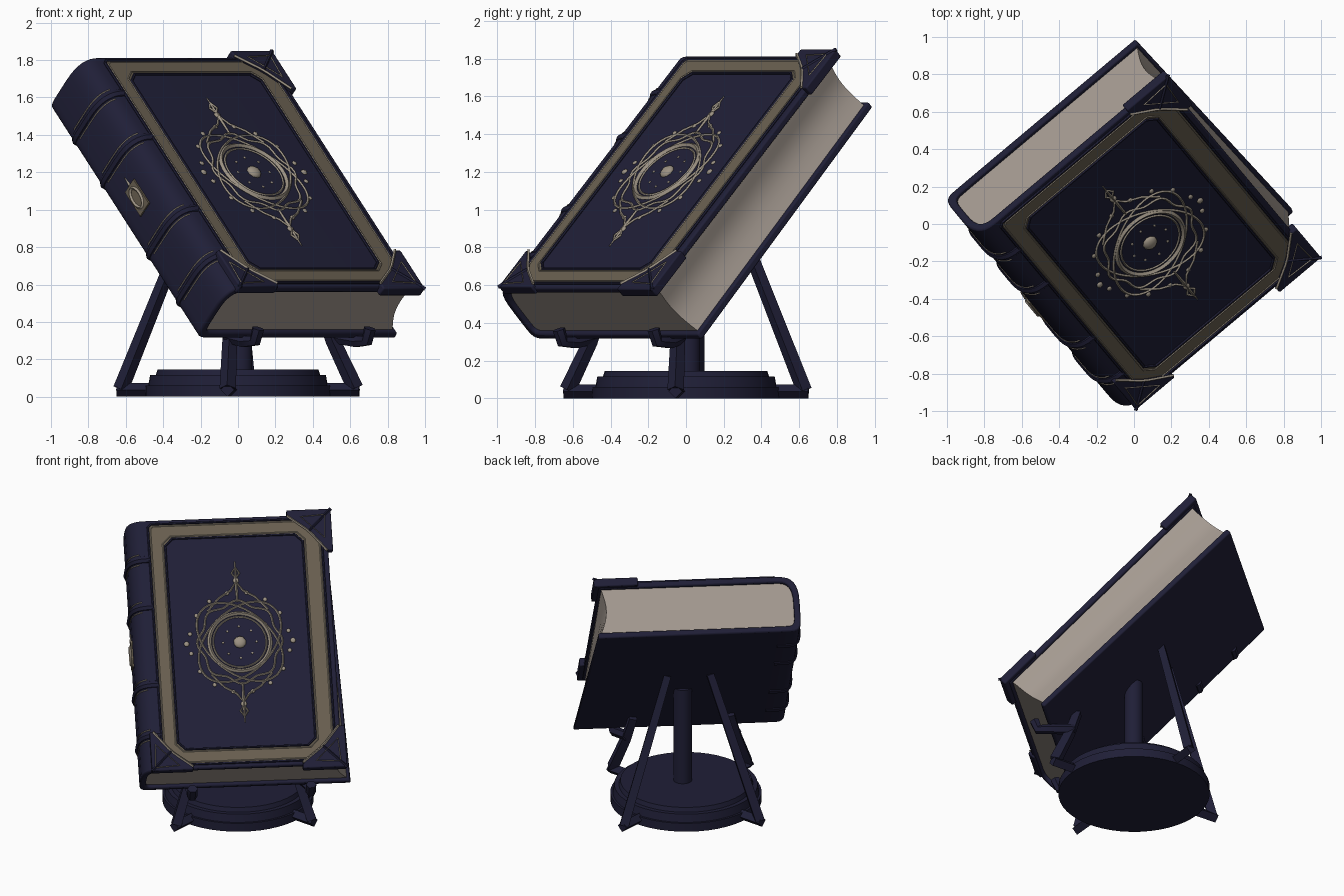
import bpy, bmesh, math
from math import pi, sin, cos, radians
from mathutils import Matrix, Vector

old = bpy.data.objects.get("Cube")
if old:
    bpy.data.objects.remove(old, do_unlink=True)


def material(name, rgb):
    m = bpy.data.materials.new(name)
    m.use_nodes = True
    m.diffuse_color = (*rgb, 1)
    bsdf = m.node_tree.nodes["Principled BSDF"]
    bsdf.inputs["Base Color"].default_value = (*rgb, 1)
    bsdf.inputs["Roughness"].default_value = 0.8
    return m


NAVY = material("navy leather", (0.014, 0.0135, 0.038))
PAPER = material("aged paper", (0.37, 0.32, 0.28))
BAND = material("dull bronze", (0.14, 0.115, 0.08))
GOLD = material("pale gold", (0.33, 0.285, 0.225))

# Book frame: x across the cover, y up the cover, z out of the front cover
BOOK = (Matrix.Translation((0.085, -0.10, 1.2))
        @ Matrix.Rotation(radians(40), 4, 'Z') @ Matrix.Rotation(radians(45), 4, 'X'))
W, H, T, BOARD = 0.62, 0.87, 0.385, 0.04


def add(name, mesh, mat, frame=BOOK, bevel=0, angle=35):
    ob = bpy.data.objects.new(name, mesh)
    bpy.context.collection.objects.link(ob)
    mesh.materials.clear()
    mesh.materials.append(mat)
    ob.matrix_world = frame
    if bevel:
        b = ob.modifiers.new("soft_edges", 'BEVEL')
        b.width, b.segments = bevel, 2
    bpy.ops.object.select_all(action='DESELECT')
    bpy.context.view_layer.objects.active = ob
    ob.select_set(True)
    bpy.ops.object.shade_smooth_by_angle(angle=radians(angle))
    return ob


def prism(name, outline, depth, mat, bevel=0):
    """Extrude an outline of 3D points along a depth vector."""
    bm = bmesh.new()
    f = bm.faces.new([bm.verts.new(p) for p in outline])
    new = bmesh.ops.extrude_face_region(bm, geom=[f])["geom"]
    bmesh.ops.translate(bm, vec=depth, verts=[v for v in new if isinstance(v, bmesh.types.BMVert)])
    bmesh.ops.recalc_face_normals(bm, faces=bm.faces)
    me = bpy.data.meshes.new(name)
    bm.to_mesh(me)
    bm.free()
    return add(name, me, mat, bevel=bevel)


def tube(name, points, radius, mat, frame=BOOK, closed=False, res=0, taper=None):
    """Sweep a small section along a path and keep it as a mesh."""
    cu = bpy.data.curves.new(name, 'CURVE')
    cu.dimensions = '3D'
    cu.bevel_depth, cu.bevel_resolution, cu.use_fill_caps = radius, res, True
    sp = cu.splines.new('POLY')
    sp.points.add(len(points) - 1)
    for i, p in enumerate(points):
        sp.points[i].co = (*p, 1)
        sp.points[i].radius = taper[i] if taper else 1
    sp.use_cyclic_u = closed
    tmp = bpy.data.objects.new(name + "_path", cu)
    bpy.context.collection.objects.link(tmp)
    me = bpy.data.meshes.new_from_object(tmp.evaluated_get(bpy.context.evaluated_depsgraph_get()))
    bpy.data.objects.remove(tmp, do_unlink=True)
    return add(name, me, mat, frame)


def disc(name, r, z0, z1, at=(0, 0), r_top=None, seg=48):
    bm = bmesh.new()
    bmesh.ops.create_cone(bm, cap_ends=True, segments=seg, radius1=r, radius2=r_top or r, depth=z1 - z0)
    me = bpy.data.meshes.new(name)
    bm.to_mesh(me)
    bm.free()
    return add(name, me, NAVY, Matrix.Translation((*at, (z0 + z1) / 2)))


def bead(name, x, y, r, flat=0.6):
    bm = bmesh.new()
    bmesh.ops.create_icosphere(bm, subdivisions=2, radius=r)
    me = bpy.data.meshes.new(name)
    bm.to_mesh(me)
    bm.free()
    add(name, me, GOLD, BOOK @ Matrix.Translation((x, y, 0)) @ Matrix.Diagonal((1, 1, flat, 1)))


def spine_arc(inset, y, steps=16):
    """Spine section from front to back: rounded at the front, squarer behind."""
    pts = []
    for i in range(steps + 1):
        t = pi * i / steps
        e = 0.7 if i < steps / 2 else 0.3
        s, c = max(sin(t), 0) ** e, math.copysign(abs(cos(t)) ** e, cos(t))
        pts.append((-0.55 - (0.145 - inset) * s, y, -T / 2 + (T / 2 - inset) * c))
    return pts


def flare(ob):
    """Widen the fore edge toward the back board and the foot."""
    for v in ob.data.vertices:
        if v.co.x > 0.4:
            v.co.x += (0.05 - 0.035 * v.co.y) * (0 if v.co.z > -0.05 else -v.co.z / T)


# Cover: both boards and the rounded spine in one wrapped section
outer = [(W, -H, 0)] + spine_arc(0, -H) + [(W, -H, -T)]
inner = [(W, -H, BOARD - T)] + spine_arc(BOARD, -H)[::-1] + [(W, -H, -BOARD)]
flare(prism("cover", outer + inner, (0, 2 * H, 0), NAVY, bevel=0.01))

# Page block with a slightly hollow fore edge
fore = [(0.6 - 0.035 * sin(pi * i / 8), -H + 0.025, BOARD - T + (T - 2 * BOARD) * i / 8) for i in range(9)]
flare(prism("page_block", spine_arc(BOARD, -H + 0.025) + fore, (0, 2 * H - 0.05, 0), PAPER))

# Low spine bands with thin gilt lines
for y in (-0.62, -0.27, 0.27, 0.6):
    tube("spine_band", spine_arc(0.015, y), 0.03, NAVY, res=2)
    for dy in (-0.035, 0.035):
        tube("spine_line", spine_arc(0, y + dy)[2:-7], 0.004, GOLD)

# Spine emblem
prism("spine_emblem", [(-0.692, y, z - T / 2) for y, z in
      ((-0.09, -0.05), (0.09, -0.05), (0.09, 0.05), (-0.09, 0.05))], (-0.012, 0, 0), BAND)
tube("spine_emblem_ring", [(-0.706, 0.065 * cos(pi * i / 10), -T / 2 + 0.035 * sin(pi * i / 10))
     for i in range(20)], 0.009, GOLD, closed=True)
tube("spine_emblem_point", [(-0.698, 0.09, -T / 2), (-0.698, 0.15, -T / 2)], 0.01, GOLD, taper=[1, 0.3])


# Bronze border on the front cover, edged with beads
def border_loop(x0, x1, y, c, z):
    return [(x0 + c, -y, z), (x1 - c, -y, z), (x1, c - y, z), (x1, y - c, z),
            (x1 - c, y, z), (x0 + c, y, z), (x0, y - c, z), (x0, c - y, z)]


loops = (border_loop(-0.555, 0.58, 0.84, 0.02, 0.006), border_loop(-0.45, 0.455, 0.735, 0.05, 0.006))
bm = bmesh.new()
ring_o, ring_i = [[bm.verts.new(p) for p in lp] for lp in loops]
for i in range(8):
    j = (i + 1) % 8
    bm.faces.new((ring_o[i], ring_o[j], ring_i[j], ring_i[i]))
me = bpy.data.meshes.new("border")
bm.to_mesh(me)
bm.free()
add("border", me, BAND)
for lp in loops:
    tube("border_bead", lp, 0.008, NAVY, closed=True, res=1)
inlay = border_loop(-0.54, 0.565, 0.825, 0.02, 0.007), border_loop(-0.465, 0.47, 0.75, 0.05, 0.007)
for lp in inlay:
    tube("border_gilt_line", lp, 0.004, GOLD, closed=True)

# Corner guards on three corners
for cx, cy, lip in ((1, 1, 0.03), (1, -1, 0.03), (-1, -1, 0.012)):
    def guard(pts, z):
        return [(cx * (W - a), cy * (H - b), z) for a, b in pts]
    tri = [(-lip, -lip), (0.26, -lip), (0.26, 0.01), (0.14, 0.105), (0.105, 0.14), (0.01, 0.26), (-lip, 0.26)]
    prism("corner_guard", guard(tri, -0.035), (0, 0, 0.057), NAVY, bevel=0.008)
    tube("corner_guard_edge", guard(tri[2:6], 0.022), 0.008, GOLD)
    tube("corner_guard_inlay", guard([(0.01, 0.01), (0.17, 0.02), (0.02, 0.17)], 0.022), 0.005, GOLD, closed=True)
    tube("corner_guard_ridge", guard([(-lip, -lip), (0.12, 0.12)], 0.018), 0.012, NAVY)


# Cover medallion
def ellipse(name, a, b, turn, r, wave=0):
    pts = []
    for i in range(64):
        t = pi * i / 32
        k = 1 + wave * cos(8 * t)
        x, y = a * k * cos(t), b * k * sin(t)
        pts.append((x * cos(turn) - y * sin(turn), x * sin(turn) + y * cos(turn), 0.004))
    tube(name, pts, r, GOLD, closed=True)


ellipse("medallion_ring", 0.2, 0.2, 0, 0.013)
ellipse("medallion_inner_ring", 0.175, 0.175, 0, 0.006)
ellipse("medallion_scallop", 0.265, 0.275, 0, 0.007, wave=0.06)
for turn in (pi / 4, -pi / 4):
    ellipse("medallion_loop", 0.33, 0.21, turn, 0.007)
bead("medallion_boss", 0, 0, 0.042)
for i in range(16):
    t = pi * (i + 0.5) / 8
    bead("medallion_dot", 0.33 * cos(t), 0.35 * sin(t), 0.014)
for i in range(8):
    t = pi * i / 4
    bead("medallion_star", 0.11 * cos(t), 0.11 * sin(t), 0.008)
for s in (-1, 1):
    tube("medallion_arch", [(x, s * y, 0.004) for x, y in
         ((-0.2, 0.22), (-0.12, 0.31), (-0.04, 0.36), (0, 0.42), (0.04, 0.36), (0.12, 0.31), (0.2, 0.22))], 0.007, GOLD)
    tube("medallion_spike", [(0, s * y, 0.004) for y in (0.28, 0.42, 0.56)], 0.01, GOLD, taper=[0.6, 1, 0.3])
    tube("medallion_lozenge", [(x, s * y, 0.004) for x, y in
         ((0, 0.44), (0.025, 0.48), (0, 0.52), (-0.025, 0.48))], 0.007, GOLD, closed=True)
    bead("medallion_spike_bead", 0, s * 0.43, 0.02)
    bead("medallion_side_bead", s * 0.35, 0, 0.018)

# Stand: stepped round base and column
disc("base_foot", 0.495, 0.0, 0.06)
disc("base_step", 0.48, 0.06, 0.115, r_top=0.47)
disc("base_top", 0.44, 0.115, 0.145, r_top=0.43)
disc("column", 0.06, 0.14, 0.82, at=(0.015, 0.015), seg=24)

# Four splayed legs; the front pair carry hooks that hold the lower edge
STAND = Matrix.Rotation(radians(40), 4, 'Z')
for s in (-1, 1):
    for d in (-1, 1):
        tube("foot", [(s * r, d * r, 0.037) for r in (0.3, 0.46)], 0.037, NAVY, STAND)
    tube("back_leg", [(s * 0.445, 0.445, 0.04), (s * 0.14, 0.21, 1.0)], 0.042, NAVY, STAND, taper=[1, 0.8])
    tube("front_leg", [(s * 0.445, -0.445, 0.045), (s * 0.36, -0.36, 0.3), (s * 0.32, -0.32, 0.46)],
         0.044, NAVY, STAND, taper=[1, 0.9, 0.8])
    hx = 0.04 + s * 0.39
    tube("hook", [(s * 0.36, -0.34, 0.32), (hx, -0.47, 0.295), (hx, -0.56, 0.3), (hx, -0.585, 0.365)],
         0.034, NAVY, STAND, res=1)
